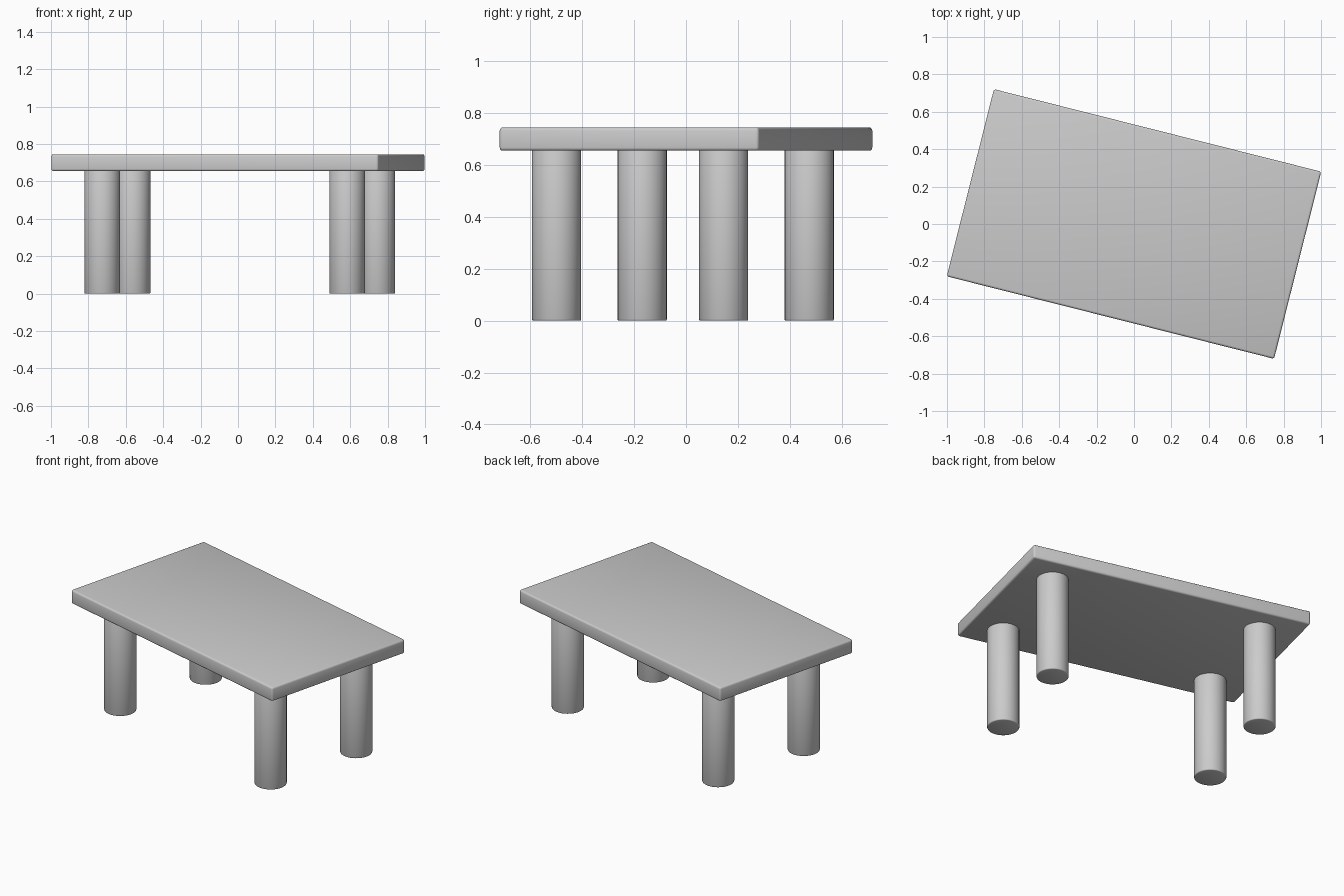
import bpy
from math import radians
from mathutils import Matrix, Vector

cube = bpy.data.objects.get("Cube")
if cube:
    bpy.data.objects.remove(cube, do_unlink=True)

TURN = radians(-14.15)
TOP_Z, UNDER_Z = 0.745, 0.655
LEG_R = 0.095

grey = bpy.data.materials.new("plain grey")
grey.use_nodes = True
colour = (0.6, 0.6, 0.6, 1)
grey.diffuse_color = colour
grey.node_tree.nodes["Principled BSDF"].inputs["Base Color"].default_value = colour


def finish(name, bevel, segments):
    """Name the active part, soften its edges and shade it smooth."""
    ob = bpy.context.object
    ob.name = name
    ob.data.materials.append(grey)
    mod = ob.modifiers.new("soft edges", "BEVEL")
    mod.width = bevel
    mod.segments = segments
    mod.limit_method = "ANGLE"
    mod.angle_limit = radians(40)
    bpy.ops.object.shade_smooth()
    return ob


# Tabletop slab, turned about the vertical
bpy.ops.mesh.primitive_cube_add(size=1, location=(0, 0, (TOP_Z + UNDER_Z) / 2))
bpy.context.object.data.transform(Matrix.Diagonal((1.805, 1.032, TOP_Z - UNDER_Z, 1)))
bpy.context.object.rotation_euler.z = TURN
finish("tabletop", 0.012, 3)

# Four round legs, set in from the corners
spin = Matrix.Rotation(TURN, 3, "Z")
for side, sx in (("right", -1), ("left", 1)):
    for end, sy in (("front", -1), ("back", 1)):
        spot = spin @ Vector((sx * 0.675, sy * 0.332, 0)) + Vector((0.01, -0.012, 0))
        height = UNDER_Z + 0.01
        bpy.ops.mesh.primitive_cylinder_add(
            vertices=32, radius=LEG_R, depth=height,
            location=(spot.x, spot.y, height / 2))
        finish(f"{end}_{side}_leg", 0.005, 2)
